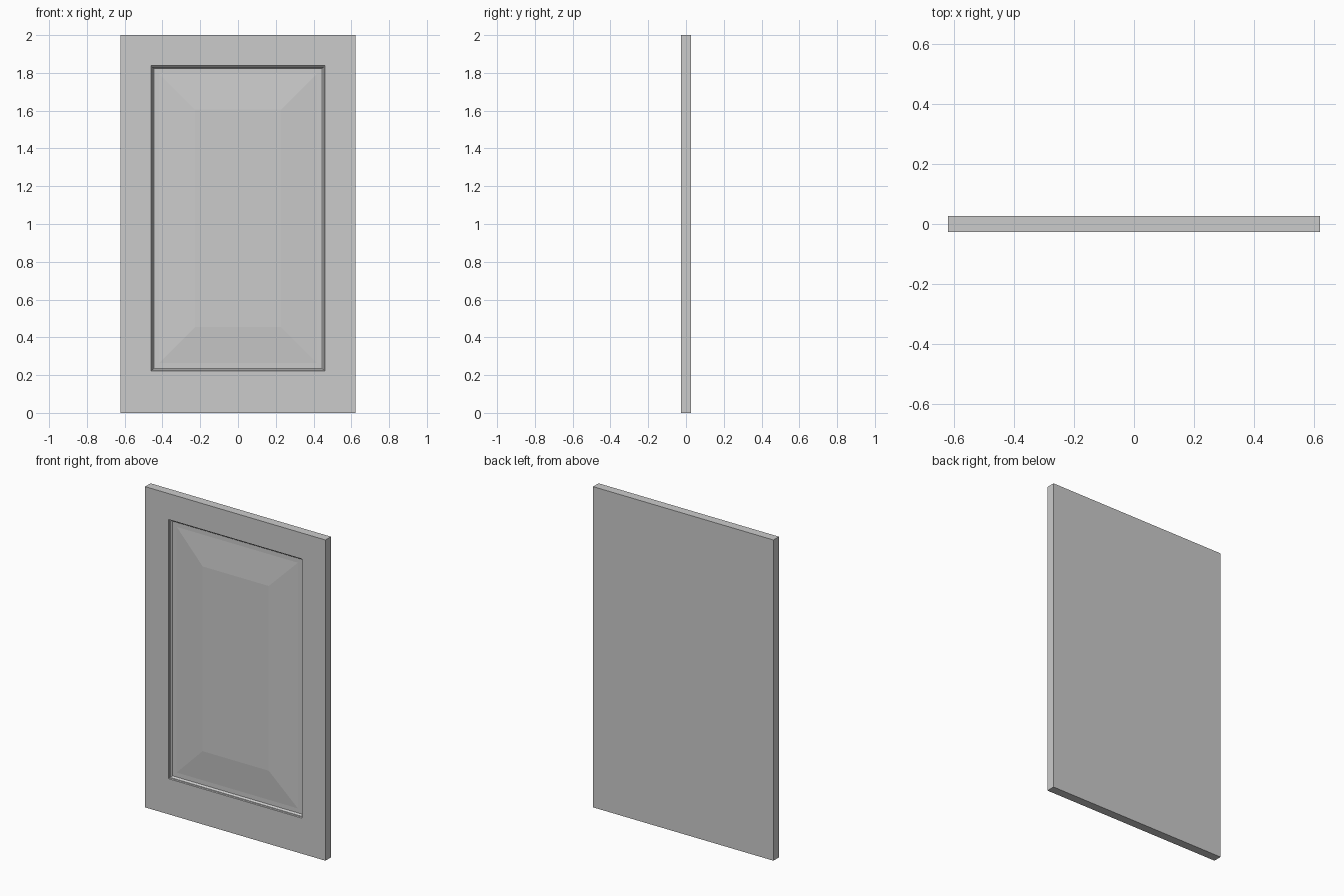
import bpy, bmesh

if "Cube" in bpy.data.objects:
    bpy.data.objects.remove(bpy.data.objects["Cube"])

HALF_W, HEIGHT, HALF_T = 0.622, 2.0, 0.027
# Panel opening: half width, bottom, top
OPEN_W, OPEN_B, OPEN_T = 0.46, 0.222, 1.838

# Moulding and raised field profile: (inset from opening, depth behind front face)
PROFILE = [
    (0.0, 0.0),       # frame edge
    (0.002, 0.008),   # square step
    (0.006, 0.009),   # bead ledge
    (0.014, 0.020),   # slope down to the groove
    (0.042, 0.020),   # flat groove floor
    (0.232, 0.004),   # long bevel up to the raised field
]

bm = bmesh.new()


def ring(half_w, bottom, top, y):
    """Rectangle of four vertices, counter-clockwise seen from the front."""
    return [bm.verts.new((x, y, z)) for x, z in
            ((-half_w, bottom), (half_w, bottom), (half_w, top), (-half_w, top))]


# Slab back and outer front edge, then the panel rings
rings = [ring(HALF_W, 0, HEIGHT, HALF_T), ring(HALF_W, 0, HEIGHT, -HALF_T)]
for inset, depth in PROFILE:
    rings.append(ring(OPEN_W - inset, OPEN_B + inset, OPEN_T - inset,
                      -HALF_T + depth))

# Skin consecutive rings, then cap the back and the raised field
for a, b in zip(rings, rings[1:]):
    for i in range(4):
        j = (i + 1) % 4
        bm.faces.new((a[i], a[j], b[j], b[i]))
bm.faces.new(rings[0][::-1])
bm.faces.new(rings[-1])
bmesh.ops.recalc_face_normals(bm, faces=bm.faces)

mesh = bpy.data.meshes.new("cabinet_door_panel")
bm.to_mesh(mesh)
bm.free()
door = bpy.data.objects.new("cabinet_door_panel", mesh)
bpy.context.collection.objects.link(door)
